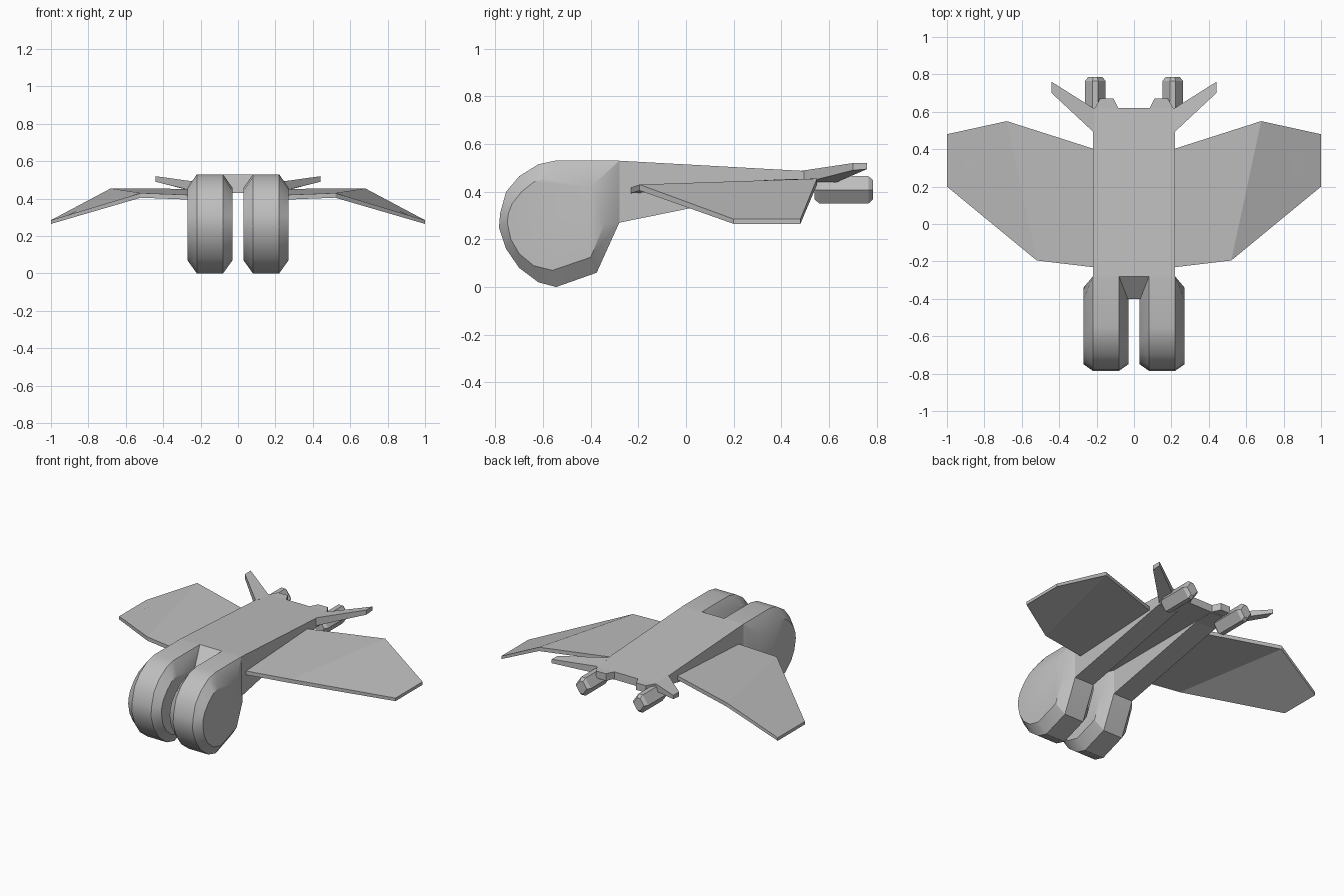
import bpy, bmesh

cube = bpy.data.objects.get("Cube")
if cube:
    bpy.data.objects.remove(cube, do_unlink=True)

grey = bpy.data.materials.new("hull grey")
grey.use_nodes = True
grey.diffuse_color = (0.52, 0.52, 0.52, 1)
grey.node_tree.nodes["Principled BSDF"].inputs["Base Color"].default_value = (0.52, 0.52, 0.52, 1)


def loft(name, loops, smooth=False):
    """Skin matching point loops and cap both ends."""
    bm = bmesh.new()
    rings = [[bm.verts.new(p) for p in loop] for loop in loops]
    n = len(rings[0])
    for a, b in zip(rings, rings[1:]):
        for i in range(n):
            j = (i + 1) % n
            bm.faces.new((a[i], a[j], b[j], b[i]))
    bm.faces.new(rings[0])
    bm.faces.new(rings[-1])
    bmesh.ops.recalc_face_normals(bm, faces=bm.faces)
    mesh = bpy.data.meshes.new(name)
    bm.to_mesh(mesh)
    bm.free()
    mesh.materials.append(grey)
    obj = bpy.data.objects.new(name, mesh)
    bpy.context.collection.objects.link(obj)
    if smooth:
        bpy.ops.object.select_all(action='DESELECT')
        obj.select_set(True)
        bpy.context.view_layer.objects.active = obj
        bpy.ops.object.shade_smooth_by_angle()
    return obj


def pair(name, loops, smooth=False):
    """Build a part on the left and its mirror on the right."""
    for side, s in (("left", 1), ("right", -1)):
        loft(side + "_" + name, [[(s * x, y, z) for x, y, z in l] for l in loops], smooth)


def u_section(y, top, bottom, web=0.43):
    half = [(0.22, top), (0.22, bottom), (0.08, bottom), (0.08, web)]
    pts = half + [(-x, z) for x, z in reversed(half)]
    return [(x, y, z) for x, z in pts]


# Fuselage: top deck with two tapering rails under it
loft("fuselage", [u_section(-0.28, 0.53, 0.27), u_section(0.48, 0.488, 0.425),
                  u_section(0.62, 0.48, 0.429)])

# Sloped bridge between the front pods
wedge = [(-0.28, 0.53), (-0.40, 0.43), (-0.28, 0.43)]
loft("pod_bridge", [[(x, y, z) for y, z in wedge] for x in (-0.08, 0.08)])

# Round front pods with chamfered flanks
rim = [(-0.28, 0.27), (-0.375, 0.06), (-0.545, 0), (-0.62, 0.02), (-0.70, 0.08),
       (-0.755, 0.16), (-0.785, 0.25), (-0.78, 0.31), (-0.755, 0.40),
       (-0.70, 0.465), (-0.62, 0.515), (-0.55, 0.53), (-0.28, 0.53)]
flank = [(-0.34, 0.27), (-0.40, 0.125), (-0.56, 0.07), (-0.64, 0.09), (-0.70, 0.14),
         (-0.735, 0.20), (-0.75, 0.27), (-0.745, 0.31), (-0.73, 0.35),
         (-0.69, 0.40), (-0.64, 0.44), (-0.59, 0.458), (-0.40, 0.42)]
pair("pod", [[(x, y, z) for y, z in prof] for x, prof in
             ((0.03, flank), (0.08, rim), (0.22, rim), (0.27, flank))], True)

# Drooping wings: root, fold and tip sections
def wing_section(x, front, rear, z_front, z_rear, thick):
    return [(x[0], front, z_front), (x[1], rear, z_rear),
            (x[1], rear, z_rear - thick), (x[0], front, z_front - thick)]

pair("wing", [wing_section((0.21, 0.21), -0.232, 0.40, 0.418, 0.452, 0.025),
              wing_section((0.52, 0.68), -0.195, 0.55, 0.43, 0.455, 0.025),
              wing_section((1.0, 1.0), 0.20, 0.48, 0.285, 0.285, 0.02)])

# Swept tail fins
pair("tail_fin", [[(0.21, 0.485, 0.488), (0.21, 0.615, 0.48), (0.21, 0.615, 0.432), (0.21, 0.485, 0.435)],
                  [(0.44, 0.70, 0.52), (0.44, 0.76, 0.52), (0.44, 0.76, 0.495), (0.44, 0.70, 0.49)]])

# Small tabs on the rear edge
tab = [(0.08, 0.61), (0.11, 0.672), (0.18, 0.672), (0.215, 0.61)]
pair("tail_tab", [[(x, y, z) for x, y in tab] for z in (0.434, 0.48)])

# Hexagonal rear barrels with bevelled ends
hexagon = [(-0.055, 0), (-0.015, 0.058), (0.015, 0.058),
           (0.055, 0), (0.015, -0.058), (-0.015, -0.058)]
pair("rear_barrel", [[(0.207 + x * k, y, 0.408 + z * k) for x, z in hexagon]
                     for y, k in ((0.54, 0.7), (0.56, 1), (0.765, 1), (0.785, 0.7))])
